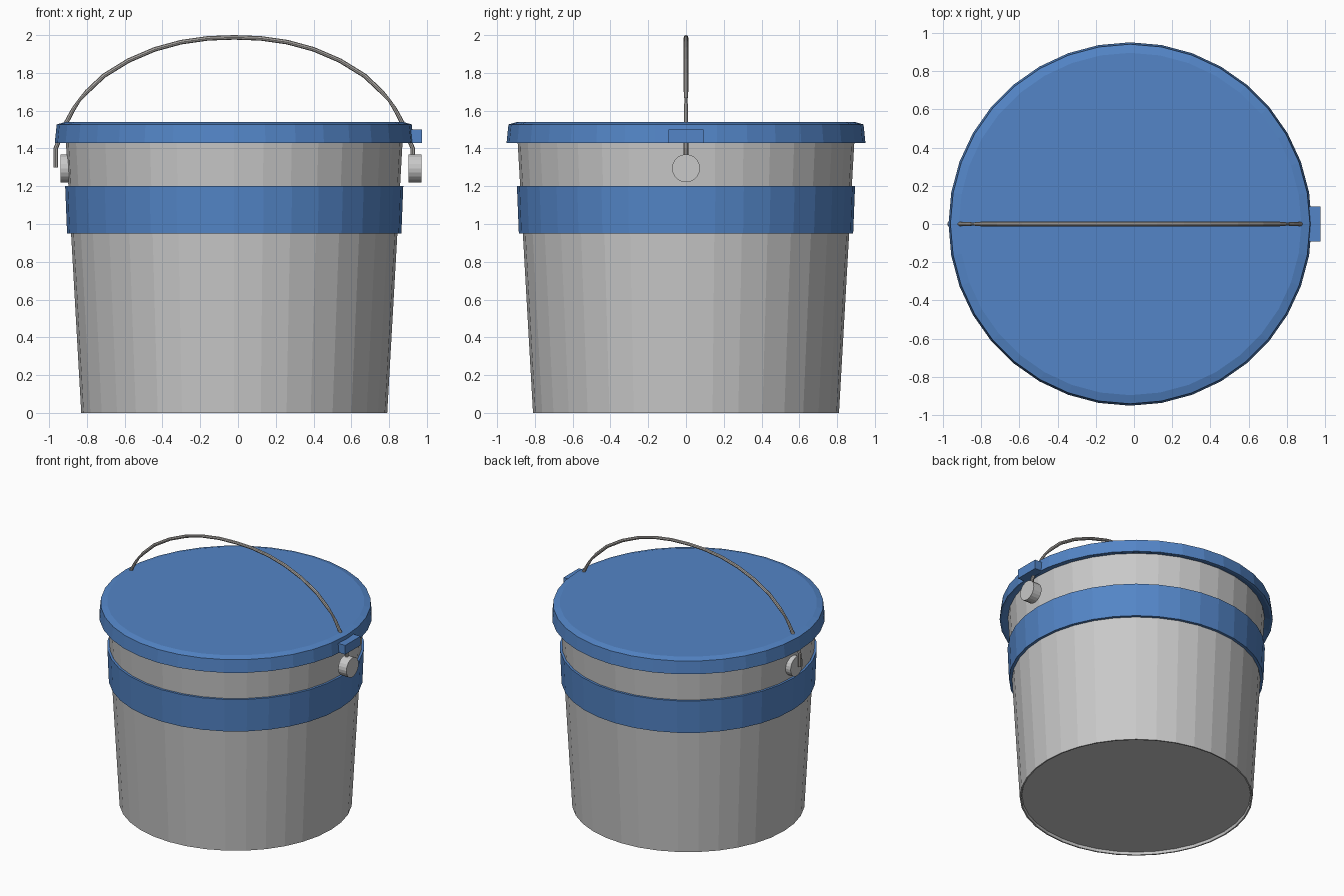
import bpy, math
from mathutils import Vector

cube = bpy.data.objects.get("Cube")
if cube:
    bpy.data.objects.remove(cube, do_unlink=True)

AXIS = -0.02   # x of the bucket's centre line
SIDES = 36


def material(name, rgb):
    m = bpy.data.materials.new(name)
    m.use_nodes = True
    m.diffuse_color = (*rgb, 1)
    bsdf = m.node_tree.nodes["Principled BSDF"]
    bsdf.inputs["Base Color"].default_value = (*rgb, 1)
    bsdf.inputs["Roughness"].default_value = 0.6
    return m


blue = material("blue plastic", (0.087, 0.235, 0.57))
grey = material("light grey", (0.58, 0.58, 0.58))
wire_grey = material("wire grey", (0.44, 0.42, 0.40))


def add_mesh(name, verts, faces, mat):
    me = bpy.data.meshes.new(name)
    me.from_pydata(verts, [], faces)
    me.materials.append(mat)
    ob = bpy.data.objects.new(name, me)
    bpy.context.collection.objects.link(ob)
    return ob


def lathe(name, profile, mat, capped=True):
    """Spin (radius, z) points listed from bottom to top on the outside."""
    verts, faces = [], []
    for r, z in profile:
        for i in range(SIDES):
            a = 2 * math.pi * i / SIDES
            verts.append((AXIS + r * math.cos(a), r * math.sin(a), z))
    rings = len(profile)
    for k in range(rings if not capped else rings - 1):
        a, b = k * SIDES, ((k + 1) % rings) * SIDES
        for i in range(SIDES):
            j = (i + 1) % SIDES
            faces.append((a + i, a + j, b + j, b + i))
    if capped:
        faces.append(tuple(reversed(range(SIDES))))
        faces.append(tuple(range((rings - 1) * SIDES, rings * SIDES)))
    return add_mesh(name, verts, faces, mat)


# Tapered body with a shallow recess under the base
lathe("bucket_body", [(0.795, 0.02), (0.80, 0), (0.81, 0), (0.895, 1.5)], grey)

# Raised band around the body
lathe("band", [(0.85, 0.95), (0.885, 0.95), (0.895, 1.2), (0.86, 1.2)], blue, False)

# Lid with a sloped rim
lathe("lid", [(0.88, 1.45), (0.935, 1.43), (0.95, 1.43), (0.94, 1.527), (0.895, 1.54)], blue)

# Tab on the left edge of the lid
bpy.ops.mesh.primitive_cube_add(size=1, location=(0.94, 0, 1.465))
tab = bpy.context.object
tab.name = "lid_tab"
tab.scale = (0.07, 0.185, 0.07)
tab.data.materials.append(blue)

# Round handle pivots
for name, x in (("left_pivot", 0.937), ("right_pivot", -0.905)):
    bpy.ops.mesh.primitive_cylinder_add(vertices=20, radius=0.074, depth=0.07,
                                        location=(x, 0, 1.295),
                                        rotation=(0, math.pi / 2, 0))
    pivot = bpy.context.object
    pivot.name = name
    pivot.data.materials.append(grey)

# Arched wire handle, mirrored about the centre line, pinched near its ends
half = [(0.945, 1.30, 1), (0.945, 1.40, 1), (0.925, 1.45, 1), (0.893, 1.53, 1),
        (0.85, 1.61, 0.9), (0.82, 1.655, 0.7), (0.78, 1.70, 1), (0.69, 1.785, 1),
        (0.56, 1.865, 1), (0.42, 1.925, 1), (0.28, 1.963, 1), (0.14, 1.983, 1)]
path = [(-x, z, s) for x, z, s in half] + [(0, 1.988, 1)] + half[::-1]
points = [Vector((AXIS + x, 0, z)) for x, z, s in path]
verts, faces, N = [], [], 8
for k, p in enumerate(points):
    tangent = (points[min(k + 1, len(points) - 1)] - points[max(k - 1, 0)]).normalized()
    side = Vector((0, 1, 0))
    out = tangent.cross(side)
    for i in range(N):
        a = 2 * math.pi * i / N
        verts.append(p + (side * math.cos(a) + out * math.sin(a)) * 0.012 * path[k][2])
for k in range(len(points) - 1):
    for i in range(N):
        j = (i + 1) % N
        faces.append((k * N + i, k * N + j, (k + 1) * N + j, (k + 1) * N + i))
faces.append(tuple(reversed(range(N))))
faces.append(tuple(range(len(verts) - N, len(verts))))
add_mesh("wire_handle", verts, faces, wire_grey)
